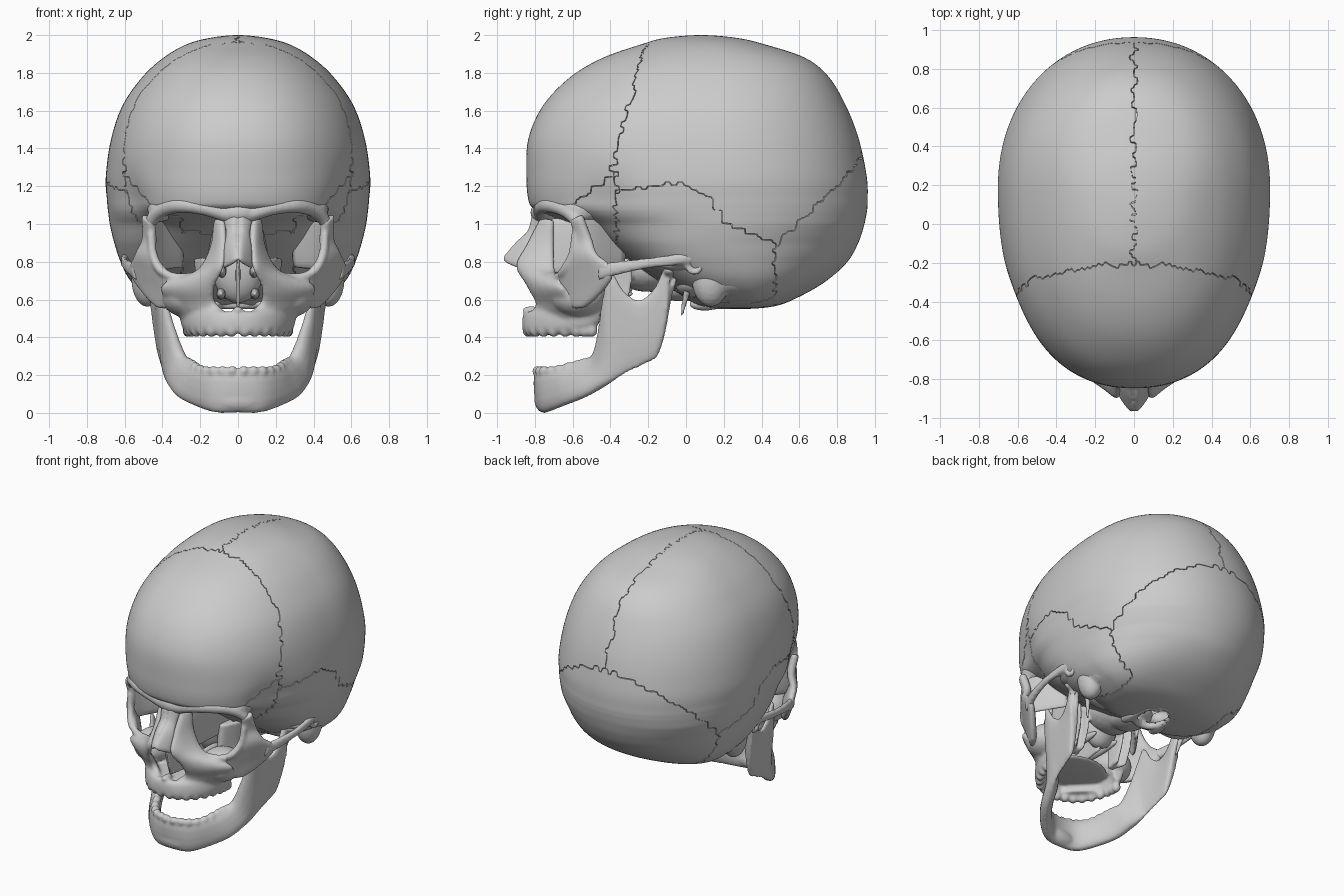
import bpy, bmesh
from math import sin, cos, pi, tau, exp
from mathutils import Vector, Matrix

if "Cube" in bpy.data.objects:
    bpy.data.objects.remove(bpy.data.objects["Cube"])


def spline(pts, n, phantom=False):
    """Catmull-Rom rows through a list of tuples."""
    p = [tuple(q) for q in pts]
    if not phantom:
        p = [tuple(2 * a - b for a, b in zip(p[0], p[1]))] + p + \
            [tuple(2 * a - b for a, b in zip(p[-1], p[-2]))]
    rows = []
    for i in range(1, len(p) - 2):
        for k in range(n):
            t = k / n
            rows.append([0.5 * (2 * b + (c - a) * t + (2 * a - 5 * b + 4 * c - d) * t * t
                                + (3 * b - a - 3 * c + d) * t ** 3)
                         for a, b, c, d in zip(*p[i - 1:i + 3])])
    return rows + [list(p[-2])]


def spow(v, e):
    return (1 if v >= 0 else -1) * abs(v) ** e


def skin(bm, rings, caps=True):
    vs = [[bm.verts.new(c) for c in r] for r in rings]
    m = len(vs[0])
    for a, b in zip(vs, vs[1:]):
        for k in range(m):
            bm.faces.new((a[k], a[(k + 1) % m], b[(k + 1) % m], b[k]))
    if caps:
        bm.faces.new(vs[0])
        bm.faces.new(vs[-1])


def tangents(mids):
    last = len(mids) - 1
    return [(mids[min(i + 1, last)] - mids[max(i - 1, 0)]).normalized() for i in range(last + 1)]


def band(bm, st, full=False, n=6):
    """Rounded plate; station = edge A, edge B, half thickness."""
    if full:
        st = [(-s[0], s[1], s[2], -s[3], s[4], s[5], s[6]) for s in st[:0:-1]] + st
    rows = spline(st, n)
    for side in ((1,) if full else (1, -1)):
        A = [Vector((r[0] * side, r[1], r[2])) for r in rows]
        B = [Vector((r[3] * side, r[4], r[5])) for r in rows]
        mids = [(a + b) / 2 for a, b in zip(A, B)]
        rings = []
        for a, b, m, tg, r in zip(A, B, mids, tangents(mids), rows):
            nrm = tg.cross(b - a).normalized() * r[6]
            rings.append([m + (b - a) / 2 * spow(cos(tau * k / 16), .8) + nrm * spow(sin(tau * k / 16), .8)
                          for k in range(16)])
        skin(bm, rings)


def tube(bm, st, n=6):
    """Tapered tube on both sides; station = x, y, z, radius."""
    rows = spline(st, n)
    for side in (1, -1):
        mids = [Vector((r[0] * side, r[1], r[2])) for r in rows]
        rings = []
        for m, tg, r in zip(mids, tangents(mids), rows):
            u = tg.cross(Vector((0, .8, .6))).normalized()
            v = tg.cross(u)
            rings.append([m + (u * cos(tau * k / 14) + v * sin(tau * k / 14)) * r[3] for k in range(14)])
        skin(bm, rings)


def ball(bm, c, r):
    for side in ((1, -1) if c[0] else (1,)):
        mat = Matrix.Translation((c[0] * side, c[1], c[2])) @ Matrix.Diagonal((*r, 1))
        bmesh.ops.create_icosphere(bm, subdivisions=3, radius=1, matrix=mat)


def finish(name, bm, voxel=0):
    bmesh.ops.recalc_face_normals(bm, faces=bm.faces)
    for f in bm.faces:
        f.smooth = True
        f.material_index = 0
    me = bpy.data.meshes.new(name)
    bm.to_mesh(me)
    bm.free()
    ob = bpy.data.objects.new(name, me)
    bpy.context.collection.objects.link(ob)
    if voxel:
        rm = ob.modifiers.new("fuse", 'REMESH')
        rm.mode = 'VOXEL'
        rm.voxel_size = voxel
        rm.use_smooth_shade = True
        sm = ob.modifiers.new("soften", 'SMOOTH')
        sm.factor = .5
        sm.iterations = 4


# Braincase: horizontal rings (z, front y, back y, half width), split into bones
RINGS = [(1.985, .27, -.11, -.15), (2, .08, .08, 0), (1.985, -.11, .27, .15), (1.95, -.24, .42, .275),
         (1.88, -.44, .63, .395), (1.78, -.61, .755, .505), (1.63, -.755, .845, .61), (1.45, -.835, .915, .672),
         (1.25, -.845, .957, .70), (1.13, -.835, .962, .694), (1.085, -.81, .96, .69), (1.05, -.74, .955, .686),
         (.99, -.58, .942, .677), (.9, -.44, .912, .655), (.8, -.3, .855, .622), (.7, -.15, .745, .57),
         (.62, -.02, .61, .48), (.565, .08, .47, .33), (.55, .275, .275, 0), (.565, .47, .08, -.33)]
BONES = ["foramen", "frontal_bone", "parietal_left", "parietal_right", "temporal_bones",
         "sphenoid_bone", "occipital_bone"]
SQUAMA = [(-.45, 1.13), (-.3, 1.19), (-.03, 1.21), (.15, 1.13), (.21, 1.0), (.5, .89)]


def squama_height(y):
    for (y0, z0), (y1, z1) in zip(SQUAMA, SQUAMA[1:]):
        if y <= y1:
            return z0 + (z1 - z0) * (y - y0) / (y1 - y0)
    return 0


def bone_at(c):
    s = abs(c.x)
    y = c.y + .009 * sin(85 * c.z + 60 * s)
    z = c.z + .009 * sin(80 * c.y)
    if z < .68 and (c.x / .11) ** 2 + ((c.y - .2) / .13) ** 2 < 1:
        return 0
    if s > .3 and -.62 < y < -.37 and z < 1.27 + .8 * (y + .39):
        return 5
    if y < -.21 - .27 * (1.97 - z) and z > .95:
        return 1
    if (y > .47 and z < .95 + .9 * (y - .47) - .1 * s) or (0 < y <= .47 and z < .9 and s < .4):
        return 6
    if -.4 < y <= .48 and z < squama_height(y) and s > .3:
        return 4
    if z < .95 and y < .3:
        return 5
    return 2 if c.x + .016 * sin(75 * c.y) + .008 * sin(31 * c.y) > 0 else 3


def braincase(seg, n, size=1):
    bm = bmesh.new()
    grid = []
    for z, yf, yb, w in spline(RINGS, n, True):
        yw = min(yf + (yb - yf) * .57, .19 + .5 * max(0, .9 - z))
        low = min(1, max(0, (1.0 - z) / .2))
        ring = []
        for k in range(seg):
            a = tau * k / seg
            e = 2 / (2.1 - .2 * low if sin(a) > 0 else 2.25 + .5 * low)
            x = w * spow(cos(a), e)
            y = yw + ((yb - yw) if sin(a) > 0 else (yw - yf)) * spow(sin(a), e)
            x *= 1 - .07 * exp(-((y + .46) / .16) ** 2 - ((z - 1.1) / .16) ** 2)
            ring.append(Vector((x * size, .1 + (y - .1) * size, 1.2 + (z - 1.2) * size)))
        grid.append(ring)
    skin(bm, grid, False)
    bmesh.ops.remove_doubles(bm, verts=bm.verts, dist=.0003)
    bmesh.ops.recalc_face_normals(bm, faces=bm.faces)
    bm.normal_update()
    for f in bm.faces:
        f.material_index = bone_at(f.calc_center_median())
    return bm


shell = braincase(200, 6)
# Sutures: ease the stepped borders, then open a hairline gap with a lip around each bone
moves = []
for v in shell.verts:
    near = [e.other_vert(v).co for e in v.link_edges if len({f.material_index for f in e.link_faces}) > 1]
    if len(near) > 1:
        moves.append((v, v.co * .7 + sum(near, Vector()) / len(near) * .3))
for v, co in moves:
    v.co = co
for i, name in enumerate(BONES[1:], 1):
    part = shell.copy()
    bmesh.ops.delete(part, geom=[f for f in part.faces if f.material_index != i], context='FACES')
    part.normal_update()
    moves = []
    for v in part.verts:
        if v.is_boundary:
            mid = sum((f.calc_center_median() for f in v.link_faces), Vector()) / len(v.link_faces)
            if (mid - v.co).length > .0001:
                moves.append((v, v.co + (mid - v.co).normalized() * .0025))
    for v, co in moves:
        v.co = co
    border = [e for e in part.edges if e.is_boundary]
    inward = {tuple(v.co): v.normal * -.02 for e in border for v in e.verts}
    lip = bmesh.ops.extrude_edge_only(part, edges=border)["geom"]
    for v in [g for g in lip if isinstance(g, bmesh.types.BMVert)]:
        v.co += inward[tuple(v.co)]
    for e in border:
        e.smooth = False
    finish(name, part)
shell.free()
# Inner lining behind the sutures
lining = braincase(90, 3, .972)
bmesh.ops.delete(lining, geom=[f for f in lining.faces if f.material_index == 0], context='FACES')
finish("braincase_lining", lining)

# Brow: upper orbit rims and the bridge between them
bm = bmesh.new()
tube(bm, [(.05, -.765, 1.05, .045), (.18, -.765, 1.085, .04), (.3, -.725, 1.1, .042), (.39, -.65, 1.08, .04),
          (.45, -.59, 1.03, .034), (.475, -.56, .97, .028)])
ball(bm, (0, -.735, 1.06), (.12, .09, .07))
ball(bm, (0, -.67, .97), (.095, .12, .1))
ball(bm, (.41, -.54, 1.08), (.07, .11, .07))
finish("brow", bm, .012)

# Nasal bones
bm = bmesh.new()
band(bm, [(.004, -.81, 1.05, .08, -.75, 1.04, .02), (.004, -.835, .96, .06, -.79, .95, .02),
          (.004, -.9, .9, .07, -.83, .88, .018), (.004, -.967, .82, .075, -.87, .8, .014),
          (.02, -.945, .79, .08, -.87, .76, .01)])
finish("nasal_bones", bm, .009)

# Upper jaw: front wall, tooth arch, sinus body, palate
bm = bmesh.new()
band(bm, [(.075, -.77, 1.03, .12, -.7, 1.02, .022), (.07, -.85, .88, .14, -.7, .87, .026),
          (.085, -.9, .77, .22, -.69, .74, .028), (.125, -.83, .66, .4, -.66, .68, .03),
          (.12, -.79, .58, .38, -.61, .6, .035), (.06, -.83, .52, .3, -.6, .51, .035),
          (.04, -.84, .45, .28, -.6, .44, .03)])
band(bm, [(0, -.84, .42, 0, -.835, .54, .03), (.1, -.825, .42, .09, -.815, .54, .03),
          (.19, -.75, .42, .18, -.74, .56, .035), (.25, -.64, .425, .25, -.63, .6, .038),
          (.27, -.53, .44, .27, -.53, .68, .04), (.25, -.46, .47, .25, -.46, .7, .04)], full=True)
ball(bm, (.27, -.57, .62), (.14, .15, .115))
ball(bm, (0, -.62, .515), (.24, .2, .022))
ball(bm, (0, -.82, .545), (.025, .05, .02))
for x, y in spline([(.035, -.835), (.14, -.795), (.22, -.7), (.26, -.58), (.265, -.5)], 2):
    ball(bm, (x, y, .437), (.03, .032, .037))
tube(bm, [(.13, -.74, .79, .02), (.2, -.715, .735, .022), (.3, -.69, .715, .024), (.38, -.66, .73, .024)])
finish("upper_jaw", bm, .011)

# Cheek bones
bm = bmesh.new()
band(bm, [(.45, -.61, 1.02, .5, -.55, 1.05, .028), (.44, -.59, .92, .5, -.5, .92, .028),
          (.44, -.61, .83, .54, -.47, .84, .028), (.37, -.67, .74, .57, -.4, .78, .03),
          (.34, -.67, .65, .555, -.39, .71, .03), (.35, -.63, .58, .48, -.47, .61, .026),
          (.38, -.59, .55, .43, -.53, .56, .018)])
tube(bm, [(.34, -.675, .72, .02), (.41, -.645, .755, .024), (.45, -.6, .84, .024), (.46, -.585, .95, .022)])
finish("cheek_bones", bm, .011)

# Cheek arches, ear region, mastoids and styloid spikes
bm = bmesh.new()
band(bm, [(.53, -.46, .7, .54, -.46, .79, .022), (.575, -.34, .735, .575, -.34, .805, .02),
          (.6, -.2, .765, .6, -.2, .82, .018), (.6, -.06, .78, .6, -.06, .84, .02),
          (.58, .06, .8, .585, .06, .86, .03), (.575, .2, .84, .58, .2, .89, .035)])
ball(bm, (.48, .0, .79), (.11, .14, .05))
ball(bm, (.48, .13, .71), (.085, .1, .15))
ball(bm, (.45, .24, .72), (.11, .17, .1))
tube(bm, [(.585, .045 + .036 * cos(tau * k / 8), .785 + .04 * sin(tau * k / 8), .016) for k in range(9)], 3)
tube(bm, [(.42, .03, .74, .03), (.4, .0, .62, .018), (.38, -.025, .51, .009)])
finish("cheek_arches_and_mastoids", bm, .011)

# Orbit walls, nasal septum and turbinates
bm = bmesh.new()
band(bm, [(.12, -.71, .74, .1, -.71, 1.03, .014), (.13, -.52, .74, .12, -.52, 1.03, .014),
          (.15, -.28, .74, .15, -.28, .98, .016)])
band(bm, [(.455, -.575, .76, .455, -.57, 1.07, .016), (.41, -.48, .76, .41, -.48, 1.07, .016),
          (.3, -.33, .77, .3, -.33, 1.0, .016)])
band(bm, [(.003, -.78, .55, .003, -.86, .84, .008), (.003, -.6, .53, .003, -.6, .95, .008),
          (.003, -.35, .56, .003, -.35, .9, .01)])
ball(bm, (.09, -.46, .63), (.025, .18, .03))
ball(bm, (.085, -.46, .75), (.025, .18, .035))
ball(bm, (0, -.36, .78), (.14, .1, .2))
finish("orbit_walls", bm)

# Skull base: central body, pterygoid plates, condyles, foramen rim
bm = bmesh.new()
ball(bm, (0, -.2, .77), (.17, .2, .13))
ball(bm, (0, -.02, .66), (.12, .16, .07))
ball(bm, (.3, .03, .69), (.17, .09, .08))
for dx in (0, .07):
    band(bm, [(.14 + dx * .3, -.43, .82, .16 + dx, -.28, .82, .016), (.14 + dx * .3, -.44, .66, .15 + dx, -.29, .66, .014),
              (.14 + dx * .3, -.44, .5, .15 + dx, -.34, .52, .012)])
ball(bm, (.12, .1, .575), (.04, .085, .035))
tube(bm, [(.115 * sin(pi * k / 8), .2 - .138 * cos(pi * k / 8), .572, .024) for k in range(9)], 3)
finish("skull_base", bm, .011)

# Lower jaw: chin to ramus, with joint heads, chin boss and socket bumps
bm = bmesh.new()
band(bm, [(0, -.755, 0, 0, -.775, .23, .04), (.12, -.735, .002, .11, -.75, .23, .04),
          (.22, -.65, .035, .19, -.68, .238, .04), (.31, -.54, .08, .24, -.58, .258, .04),
          (.355, -.44, .135, .285, -.49, .31, .042), (.375, -.38, .17, .34, -.46, .45, .034),
          (.385, -.34, .195, .39, -.44, .62, .027), (.39, -.3, .215, .42, -.4, .75, .024),
          (.395, -.26, .235, .425, -.33, .65, .022), (.4, -.22, .255, .43, -.25, .6, .022),
          (.405, -.17, .28, .44, -.17, .66, .025), (.41, -.14, .32, .45, -.12, .76, .028),
          (.425, -.105, .45, .455, -.075, .78, .03), (.45, -.075, .68, .455, -.055, .75, .025)], full=True)
ball(bm, (.45, -.085, .755), (.075, .038, .034))
ball(bm, (0, -.755, .065), (.13, .048, .06))
for x, y in spline([(.03, -.785), (.13, -.75), (.2, -.67), (.24, -.575), (.27, -.51)], 2):
    ball(bm, (x, y, .222 + .05 * max(0, y + .7) / .2), (.028, .03, .028))
finish("lower_jaw", bm, .011)
